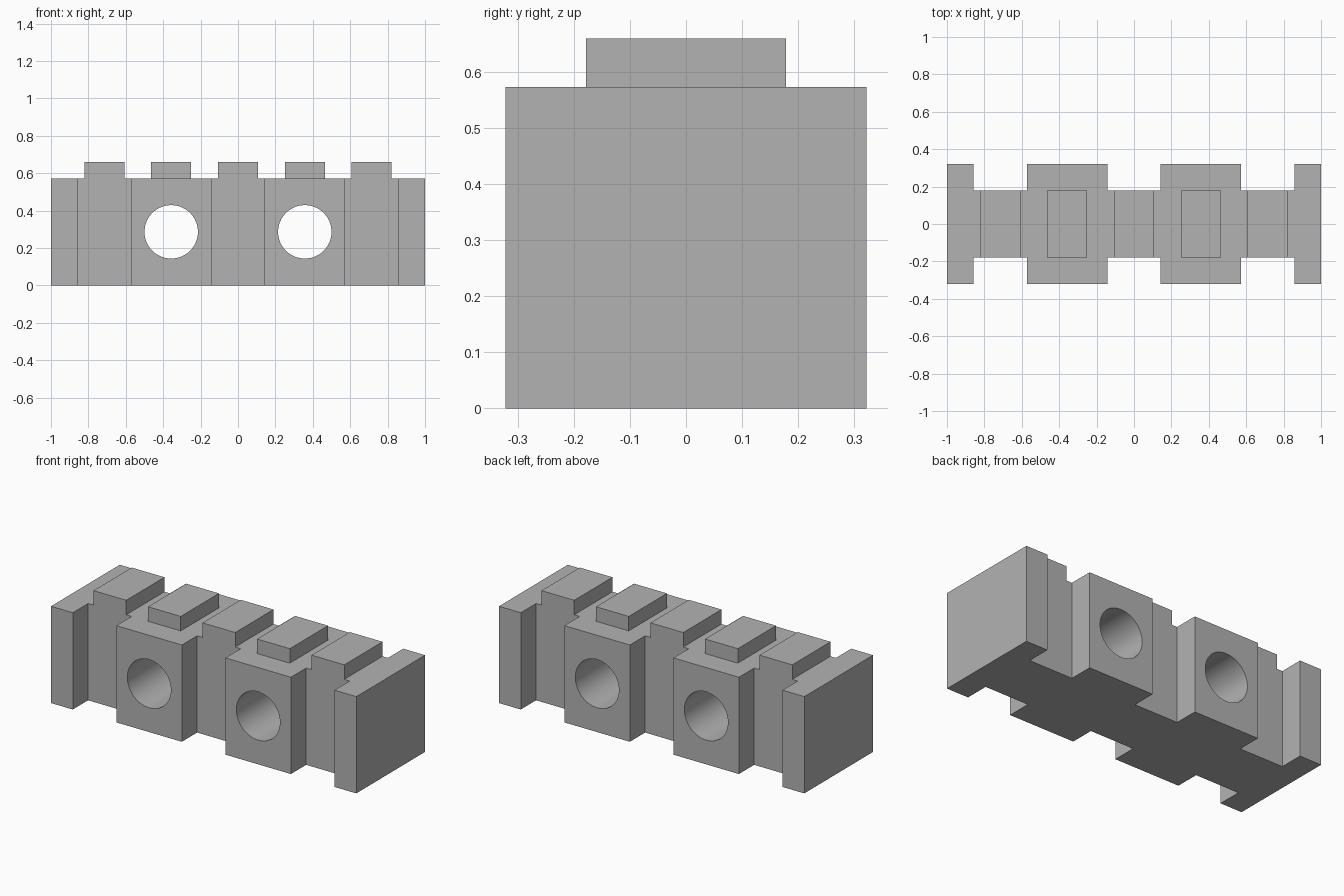
import bpy
import bmesh
import math
from mathutils import Matrix, Vector

old = bpy.data.objects.get("Cube")
if old:
    bpy.data.objects.remove(old, do_unlink=True)

U = 1 / 14                     # layout module along the block
WIDE, NARROW = 4.5 * U, 2.5 * U
BODY_H, STUD_H = 0.573, 0.086

grey = bpy.data.materials.new("plain grey")
grey.use_nodes = True
colour = (0.45, 0.45, 0.45, 1)
grey.diffuse_color = colour
grey.node_tree.nodes["Principled BSDF"].inputs["Base Color"].default_value = colour


def add_object(name, bm):
    bmesh.ops.recalc_face_normals(bm, faces=bm.faces)
    mesh = bpy.data.meshes.new(name)
    bm.to_mesh(mesh)
    bm.free()
    mesh.materials.append(grey)
    obj = bpy.data.objects.new(name, mesh)
    bpy.context.collection.objects.link(obj)
    return obj


# Body: notched outline extruded upwards
half = [(2, NARROW), (2, WIDE), (8, WIDE), (8, NARROW),
        (12, NARROW), (12, WIDE), (14, WIDE)]
right = [(x * U, y) for x, y in half]
back = [(-x, y) for x, y in reversed(right)] + right
outline = back + [(x, -y) for x, y in reversed(back)]

bm = bmesh.new()
base = bm.faces.new([bm.verts.new((x, y, 0)) for x, y in outline])
top = bmesh.ops.extrude_face_region(bm, geom=[base], use_keep_orig=True)
bmesh.ops.translate(bm, vec=(0, 0, BODY_H),
                    verts=[v for v in top["geom"] if isinstance(v, bmesh.types.BMVert)])
body = add_object("notched_body", bm)

# Round holes through the two wide blocks
for side, x in (("right", -5 * U), ("left", 5 * U)):
    bm = bmesh.new()
    bmesh.ops.create_cone(bm, cap_ends=True, segments=64, radius1=2 * U,
                          radius2=2 * U, depth=1,
                          matrix=Matrix.Translation((x, 0, BODY_H / 2))
                          @ Matrix.Rotation(math.pi / 2, 4, "X"))
    cutter = add_object(side + "_hole_cutter", bm)
    cutter.hide_render = True
    cutter.hide_set(True)
    cut = body.modifiers.new(side + " hole", "BOOLEAN")
    cut.operation = "DIFFERENCE"
    cut.solver = "EXACT"
    cut.object = cutter

# Apply the cuts and remove the cutters
bpy.context.view_layer.objects.active = body
body.select_set(True)
for cut in list(body.modifiers):
    cutter = cut.object
    bpy.ops.object.modifier_apply(modifier=cut.name)
    bpy.data.objects.remove(cutter, do_unlink=True)
bpy.ops.object.shade_smooth_by_angle(angle=math.radians(30))

# Row of five raised studs, open underneath where they meet the body
for i in range(5):
    bm = bmesh.new()
    place = Matrix.Translation(((i - 2) * 5 * U, 0, BODY_H + STUD_H / 2))
    bmesh.ops.create_cube(bm, size=1, matrix=place
                          @ Matrix.Diagonal(Vector((3 * U, 2 * NARROW, STUD_H, 1))))
    bm.normal_update()
    bmesh.ops.delete(bm, geom=[f for f in bm.faces if f.normal.z < -0.5],
                     context="FACES_ONLY")
    add_object("stud_%d" % (i + 1), bm)
